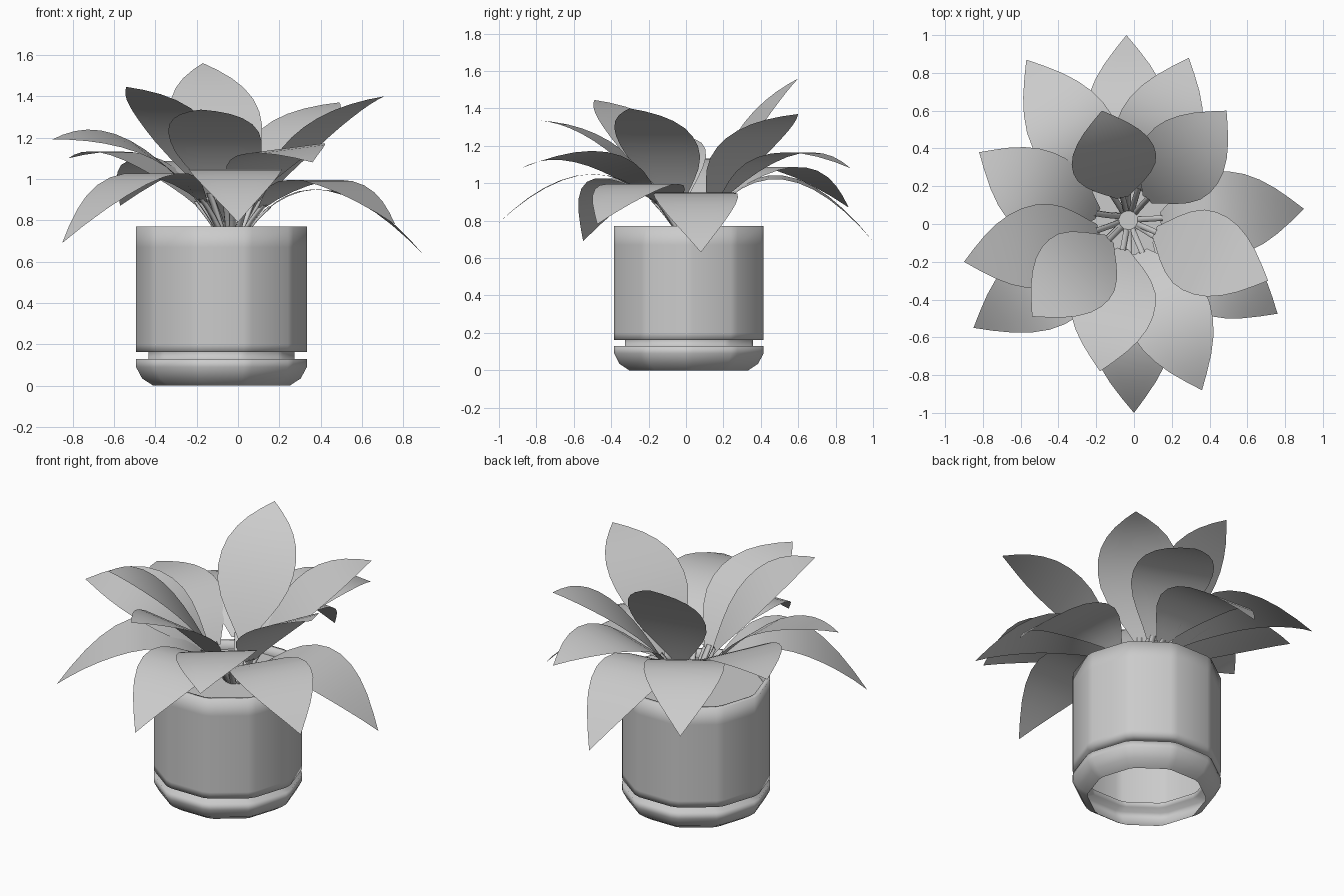
import bpy, bmesh, math
from mathutils import Vector

old = bpy.data.objects.get("Cube")
if old:
    bpy.data.objects.remove(old, do_unlink=True)

grey = bpy.data.materials.new("light_grey")
grey.use_nodes = True
colour = (0.6, 0.6, 0.6, 1)
grey.diffuse_color = colour
grey.node_tree.nodes["Principled BSDF"].inputs["Base Color"].default_value = colour


def finish(bm, name):
    """Turn a bmesh into a smooth shaded object."""
    mesh = bpy.data.meshes.new(name)
    bm.to_mesh(mesh)
    bm.free()
    mesh.materials.append(grey)
    for p in mesh.polygons:
        p.use_smooth = True
    obj = bpy.data.objects.new(name, mesh)
    bpy.context.collection.objects.link(obj)
    return obj


def bridge(bm, a, b, closed):
    """Join two rows of vertices with quads."""
    n = len(a)
    for i in range(n if closed else n - 1):
        j = (i + 1) % n
        bm.faces.new((a[i], a[j], b[j], b[i]))


# Ten-sided shells with softened corners
SIDES = 10
STEP = math.tau / SIDES
SOFT = math.radians(3)
POT_CENTRE = Vector((-0.08, 0.015, 0))


def shell(name, profile, capped=False):
    bm = bmesh.new()
    rows = []
    for r, z in profile:
        row = []
        for k in range(SIDES):
            for s in (-SOFT, SOFT):
                a = k * STEP + s
                d = r * math.cos(STEP / 2) / math.cos(STEP / 2 - SOFT)
                row.append(bm.verts.new(POT_CENTRE + Vector((d * math.cos(a), d * math.sin(a), z))))
        rows.append(row)
    for a, b in zip(rows, rows[1:]):
        bridge(bm, a, b, True)
    if capped:
        bm.faces.new(rows[-1])
    return finish(bm, name)


# Saucer with its neck, pot wall with rim, and soil
shell("saucer", [(0.335, 0), (0.39, 0.035), (0.42, 0.09), (0.42, 0.13), (0.36, 0.13), (0.36, 0.162)])
shell("pot", [(0.36, 0.162), (0.42, 0.162), (0.42, 0.2), (0.42, 0.67), (0.42, 0.77),
              (0.39, 0.77), (0.39, 0.72)])
shell("soil", [(0.39, 0.722), (0.2, 0.722)], capped=True)

# Leaves: tip position, height of the arch control point, roll, sideways sway
LEAVES = [
    (-0.04, 1.0, 0.69, 1.36, 0.05, 0),
    (-0.57, 0.87, 0.87, 1.37, 0, 0),
    (0.29, 0.88, 1.08, 1.36, 0, 0.03),
    (0.49, 0.60, 1.37, 1.30, 0, 0),
    (-0.17, 0.60, 1.56, 1.33, 0, 0),
    (-0.82, 0.38, 1.10, 1.25, 0, 0.13),
    (0.90, 0.08, 0.63, 1.22, 0, 0),
    (-0.90, -0.20, 1.19, 1.30, -0.2, 0.04),
    (0.71, -0.30, 1.40, 1.30, 0, 0),
    (0.76, -0.475, 0.78, 1.24, 0, 0),
    (-0.85, -0.55, 0.69, 1.35, 0, 0.08),
    (-0.54, -0.49, 1.445, 1.36, 0, 0),
    (-0.18, -0.78, 1.335, 1.30, 0, 0),
    (0.36, -0.88, 1.08, 1.32, 0.12, 0),
    (0.0, -1.0, 0.79, 1.34, 0, 0),
]
HEART = Vector((-0.03, 0.02, 0))
WIDTHS = [(0, 0.14), (0.07, 0.33), (0.15, 0.56), (0.24, 0.78), (0.34, 0.94), (0.44, 1.0),
          (0.54, 0.99), (0.64, 0.91), (0.74, 0.75), (0.83, 0.54), (0.92, 0.27), (1, 0)]
HALF_WIDTH = 0.225
BLADE_START = 0.16
UP = Vector((0, 0, 1))


def make_leaf(number, x, y, z, arch, roll, sway):
    tip = Vector((x, y, z))
    out = Vector((x, y, 0)) - HEART
    reach = out.length
    out.normalize()
    across = UP.cross(out)
    side = across * math.cos(roll) + UP * math.sin(roll)
    start = HEART + out * 0.055 + UP * 0.72
    bend = HEART + out * reach * 0.43 + across * sway + UP * arch

    def path(t):
        return start * (1 - t) ** 2 + bend * 2 * t * (1 - t) + tip * t * t

    # Blade: flat across, arched along its length
    bm = bmesh.new()
    rows = []
    for u, w in WIDTHS:
        p = path(BLADE_START + (1 - BLADE_START) * u)
        rows.append([bm.verts.new(p + side * (HALF_WIDTH * w * s / 2)) for s in (2, 1, 0, -1, -2)])
    for a, b in zip(rows, rows[1:]):
        bridge(bm, a, b, False)
    bmesh.ops.remove_doubles(bm, verts=bm.verts[:], dist=0.0001)
    bm.normal_update()
    if sum(f.normal.z for f in bm.faces) < 0:
        bmesh.ops.reverse_faces(bm, faces=bm.faces[:])
    finish(bm, f"leaf_{number}")

    # Stem: thin four-sided tube
    bm = bmesh.new()
    rows = []
    lift = (out - UP * 0.5) * 0.006
    for i in range(5):
        p = path((BLADE_START + 0.02) * i / 4)
        rows.append([bm.verts.new(p + o) for o in
                     (side * 0.015 + lift, side * -0.015 + lift, side * -0.015 - lift, side * 0.015 - lift)])
    for a, b in zip(rows, rows[1:]):
        bridge(bm, a, b, True)
    bmesh.ops.recalc_face_normals(bm, faces=bm.faces[:])
    finish(bm, f"stem_{number}")


for n, leaf in enumerate(LEAVES, 1):
    make_leaf(n, *leaf)
